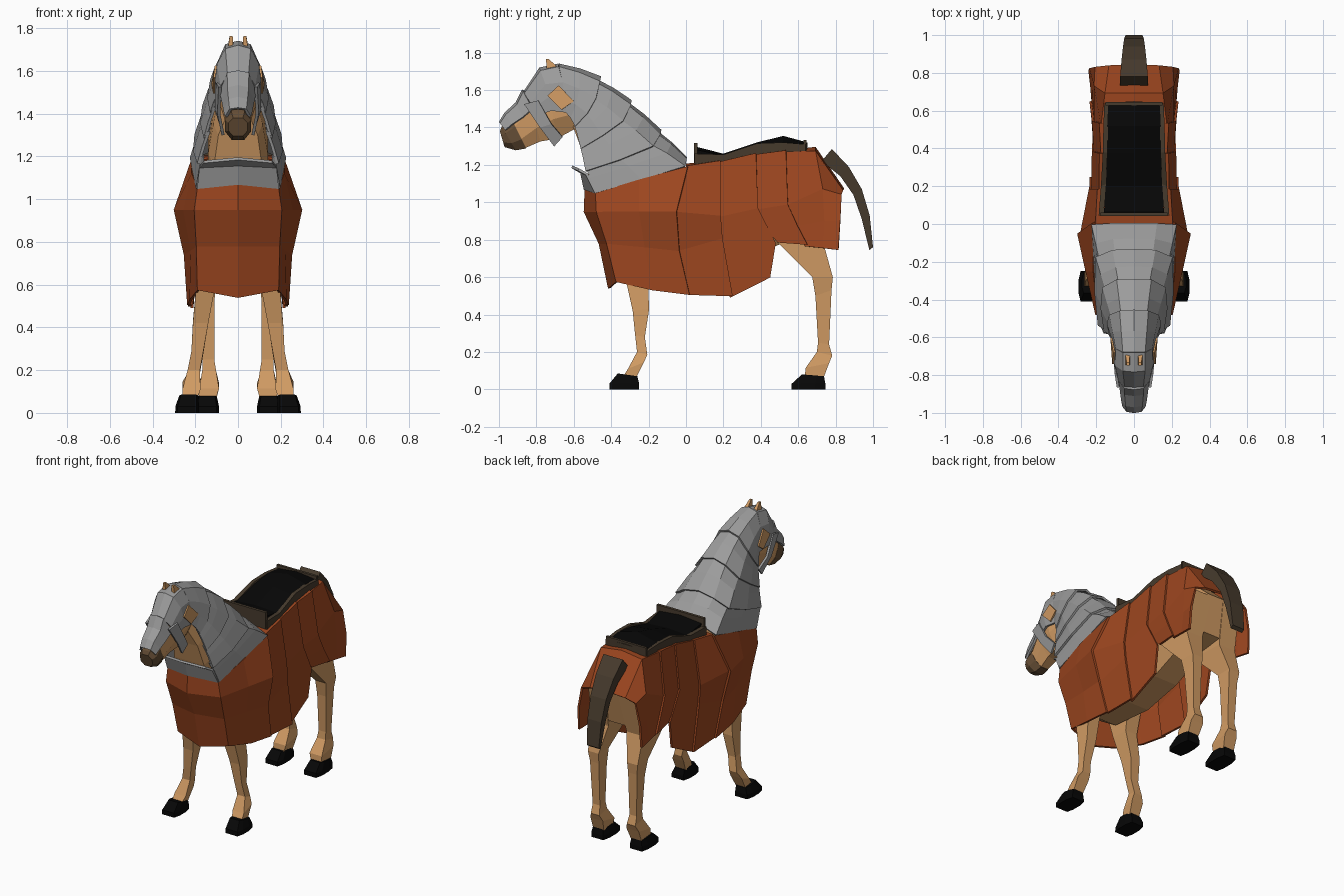
import bpy, bmesh
from mathutils import Vector


def material(name, rgb):
    m = bpy.data.materials.new(name)
    m.diffuse_color = (*rgb, 1)
    return m


CLOTH = material("rust cloth", (0.34, 0.062, 0.014))
STEEL = material("grey steel", (0.33, 0.33, 0.33))
HIDE = material("tan hide", (0.63, 0.325, 0.125))
MUZZLE = material("brown muzzle", (0.13, 0.075, 0.036))
LEATHER = material("dark leather", (0.062, 0.043, 0.026))
BLACK = material("black", (0.002, 0.002, 0.002))


def finish(name, bm, mat):
    bmesh.ops.remove_doubles(bm, verts=bm.verts, dist=0.0005)
    bmesh.ops.recalc_face_normals(bm, faces=bm.faces)
    me = bpy.data.meshes.new(name)
    bm.to_mesh(me)
    bm.free()
    ob = bpy.data.objects.new(name, me)
    bpy.context.collection.objects.link(ob)
    me.materials.append(mat)
    return ob


def ring(a, b, w, xc=0.0, flat=0.5):
    """Eight-sided ring between two (y, z) points, half width w, centre xc."""
    a, b = Vector(a), Vector(b)
    half = [(flat, 0), (1, 0.28), (1, 0.7), (flat, 1)]
    pts = [(k, t) for k, t in half] + [(-k, t) for k, t in reversed(half)]
    return [(xc + k * w, *a.lerp(b, t)) for k, t in pts]


def box_ring(a, b, w, xc=0.0):
    """Four-sided ring, used for the angular legs."""
    return [(xc - w, *a), (xc + w, *a), (xc + w, *b), (xc - w, *b)]


def loft(name, rings, mat, closed=False):
    bm = bmesh.new()
    vs = [[bm.verts.new(p) for p in r] for r in rings]
    n = len(vs[0])
    for i in range(len(vs) - (0 if closed else 1)):
        r, s = vs[i], vs[(i + 1) % len(vs)]
        for j in range(n):
            bm.faces.new((r[j], r[(j + 1) % n], s[(j + 1) % n], s[j]))
    if not closed:
        bm.faces.new(vs[0])
        bm.faces.new(vs[-1])
    return finish(name, bm, mat)


def panel(name, cols, mat, thick=0.014):
    """Sheet through columns of points, mirrored in x and thickened."""
    bm = bmesh.new()
    for s in (1, -1):
        vs = [[bm.verts.new((s * x, y, z)) for x, y, z in c] for c in cols]
        for c, d in zip(vs, vs[1:]):
            for j in range(len(c) - 1):
                bm.faces.new((c[j], c[j + 1], d[j + 1], d[j]))
    ob = finish(name, bm, mat)
    mod = ob.modifiers.new("thickness", "SOLIDIFY")
    mod.thickness, mod.offset = thick, 0
    return ob


def flare(col, k=1.055, dy=0.015, dz=0.008):
    return [(x * k, y + dy, z + dz) for x, y, z in col]


# Body and neck
loft("body", [ring((-0.48, 1.02), (-0.42, 0.75), 0.14),
              ring((-0.30, 1.08), (-0.28, 0.66), 0.17),
              ring((0.00, 1.14), (0.02, 0.64), 0.19),
              ring((0.30, 1.18), (0.30, 0.69), 0.175),
              ring((0.60, 1.24), (0.56, 0.80), 0.17),
              ring((0.80, 1.06), (0.74, 0.82), 0.15)], HIDE)
loft("neck", [ring((-0.04, 1.13), (-0.44, 0.92), 0.14),
              ring((-0.25, 1.33), (-0.525, 1.16), 0.14, flat=0.8),
              ring((-0.42, 1.47), (-0.565, 1.30), 0.115, flat=0.8),
              ring((-0.60, 1.62), (-0.61, 1.42), 0.08)], HIDE)

# Head, muzzle and ears
loft("head", [ring((-0.58, 1.66), (-0.58, 1.40), 0.075),
              ring((-0.75, 1.69), (-0.69, 1.34), 0.087),
              ring((-0.84, 1.57), (-0.78, 1.325), 0.070),
              ring((-0.945, 1.44), (-0.86, 1.29), 0.052)], HIDE)
loft("muzzle", [ring((-0.935, 1.45), (-0.855, 1.288), 0.055),
                ring((-0.985, 1.405), (-0.91, 1.278), 0.060),
                ring((-0.995, 1.38), (-0.97, 1.295), 0.045)], MUZZLE)
for s, side in ((1, "right"), (-1, "left")):
    loft(side + "_ear", [box_ring((-0.745, 1.70), (-0.685, 1.72), 0.013, s * 0.034),
                         box_ring((-0.748, 1.765), (-0.732, 1.765), 0.007, s * 0.032)], HIDE)

# Legs and hooves: rings run from the front edge to the back edge
for s, side in ((1, "right"), (-1, "left")):
    loft(side + "_front_leg", [
        box_ring((-0.38, 0.86), (-0.12, 0.86), 0.055, s * 0.13),
        box_ring((-0.325, 0.60), (-0.205, 0.60), 0.045, s * 0.15),
        box_ring((-0.285, 0.42), (-0.197, 0.43), 0.036, s * 0.175),
        box_ring((-0.272, 0.29), (-0.22, 0.28), 0.028, s * 0.19),
        box_ring((-0.262, 0.20), (-0.207, 0.185), 0.029, s * 0.207),
        box_ring((-0.31, 0.11), (-0.225, 0.145), 0.042, s * 0.218),
        box_ring((-0.335, 0.07), (-0.265, 0.065), 0.036, s * 0.225)], HIDE)
    loft(side + "_front_hoof", [
        ring((-0.365, 0.085), (-0.26, 0.07), 0.045, s * 0.23, 0.8),
        ring((-0.41, 0.03), (-0.25, 0.03), 0.055, s * 0.238, 0.8),
        ring((-0.41, 0.0), (-0.25, 0.0), 0.056, s * 0.238, 0.8)], BLACK)
    loft(side + "_hind_leg", [
        box_ring((0.46, 1.05), (0.80, 1.05), 0.065, s * 0.11),
        box_ring((0.487, 0.79), (0.735, 0.78), 0.062, s * 0.13),
        box_ring((0.675, 0.60), (0.785, 0.60), 0.040, s * 0.147),
        box_ring((0.692, 0.50), (0.778, 0.53), 0.033, s * 0.143),
        box_ring((0.706, 0.25), (0.765, 0.24), 0.027, s * 0.138),
        box_ring((0.70, 0.20), (0.782, 0.18), 0.032, s * 0.135),
        box_ring((0.64, 0.115), (0.765, 0.14), 0.046, s * 0.135),
        box_ring((0.635, 0.07), (0.735, 0.06), 0.040, s * 0.142)], HIDE)
    loft(side + "_hind_hoof", [
        ring((0.62, 0.08), (0.738, 0.07), 0.046, s * 0.145, 0.8),
        ring((0.565, 0.03), (0.745, 0.03), 0.056, s * 0.145, 0.8),
        ring((0.565, 0.0), (0.745, 0.0), 0.056, s * 0.145, 0.8)], BLACK)

# Cloth covering: columns run from the spine down to the hem
chest = [(0, -0.535, 1.07), (0, -0.54, 0.95), (0, -0.46, 0.78), (0, -0.41, 0.54)]
corner = [(0.185, -0.48, 1.05), (0.20, -0.475, 0.95), (0.19, -0.42, 0.78), (0.185, -0.37, 0.575)]
shoulder = [(0.21, -0.25, 1.12), (0.25, -0.25, 0.95), (0.215, -0.22, 0.76), (0.22, -0.18, 0.53)]
girth = [(0, 0, 1.20), (0.20, 0, 1.19), (0.28, -0.06, 0.95), (0.235, -0.045, 0.74), (0.22, 0.01, 0.505)]
flank = [(0, 0.17, 1.21), (0.18, 0.17, 1.21), (0.22, 0.17, 0.92), (0.218, 0.18, 0.80), (0.216, 0.235, 0.49)]
loin = [(0, 0.36, 1.25), (0.17, 0.36, 1.25), (0.205, 0.37, 0.96), (0.20, 0.465, 0.775), (0.195, 0.435, 0.59)]
hip = loin[:3] + [(0.203, 0.42, 0.87), (0.205, 0.49, 0.785)]
thigh = [(0, 0.52, 1.27), (0.17, 0.52, 1.265), (0.205, 0.53, 0.98), (0.21, 0.58, 0.87), (0.217, 0.635, 0.765)]
croup = [(0, 0.69, 1.29), (0.15, 0.69, 1.27), (0.205, 0.73, 1.07), (0.215, 0.74, 0.9), (0.225, 0.73, 0.755)]
rump = [(0, 0.84, 1.07), (0.13, 0.835, 1.06), (0.20, 0.83, 1.04), (0.23, 0.825, 0.9), (0.235, 0.815, 0.745)]
panel("chest_cloth", [chest, corner, shoulder, flare(girth[1:], 1.05, 0.01, 0)], CLOTH)
panel("flank_cloth", [girth, flare(flank)], CLOTH)
panel("belly_cloth", [flank, flare(loin)], CLOTH)
panel("hip_cloth", [hip, flare(thigh)], CLOTH)
panel("rump_cloth", [thigh, croup, rump], CLOTH)

# Neck plates: columns run from the crest down to the throat, each tucked under the next
crest = [
    [(0, 0.0, 1.235), (0.12, 0.0, 1.23), (0.22, -0.005, 1.19), (0.205, -0.24, 1.12), (0.19, -0.48, 1.05)],
    [(0, -0.14, 1.36), (0.10, -0.145, 1.345), (0.18, -0.18, 1.295), (0.185, -0.36, 1.23), (0.168, -0.54, 1.18)],
    [(0, -0.30, 1.52), (0.08, -0.30, 1.505), (0.147, -0.34, 1.43), (0.155, -0.45, 1.36), (0.14, -0.565, 1.30)],
    [(0, -0.46, 1.645), (0.065, -0.465, 1.63), (0.113, -0.485, 1.55), (0.125, -0.53, 1.48), (0.113, -0.595, 1.42)],
    [(0, -0.68, 1.735), (0.055, -0.68, 1.72), (0.09, -0.66, 1.64), (0.10, -0.645, 1.55), (0.095, -0.64, 1.48)]]
for i in range(4):
    low, top = crest[i], crest[i + 1]
    if i:
        low = [(x * 1.1, y + 0.004, z + 0.022 - 0.009 * j) for j, (x, y, z) in enumerate(low)]
    if i < 3:
        top = [Vector(a).lerp(Vector(b), 0.14) for a, b in zip(top, crest[i + 2])]
    mid = [Vector(a).lerp(Vector(b), 0.5) + Vector((0, 0, 0.008)) for a, b in zip(low, top)]
    panel("neck_plate_%d" % (i + 1), [low, mid, top], STEEL)
panel("chest_collar", [[(0, -0.54, 1.07), (0, -0.56, 1.16), (0, -0.61, 1.19)],
                       [(0.19, -0.48, 1.05), (0.18, -0.53, 1.15), (0.16, -0.575, 1.175)]], STEEL)

# Face plates, nose guard and cheek strap
panel("face_plate", [crest[4],
                     [(0, -0.78, 1.715), (0.055, -0.775, 1.70), (0.092, -0.75, 1.63),
                      (0.10, -0.735, 1.56), (0.097, -0.72, 1.49)],
                     [(0, -0.865, 1.585), (0.045, -0.86, 1.58), (0.075, -0.83, 1.53),
                      (0.08, -0.82, 1.50), (0.08, -0.80, 1.46)]], STEEL)
panel("nose_guard", [[(0, -0.87, 1.60), (0.047, -0.865, 1.59), (0.08, -0.82, 1.50)],
                     [(0, -0.905, 1.53), (0.045, -0.90, 1.52), (0.070, -0.87, 1.455)],
                     [(0, -0.965, 1.475), (0.04, -0.96, 1.465), (0.062, -0.93, 1.415)],
                     [(0, -0.995, 1.425), (0.035, -0.99, 1.42), (0.055, -0.965, 1.385)]], STEEL)
panel("cheek_strap", [[(0.084, -0.865, 1.525), (0.09, -0.78, 1.40), (0.07, -0.705, 1.30)],
                      [(0.096, -0.79, 1.545), (0.102, -0.72, 1.42), (0.08, -0.66, 1.35)]], STEEL)

# Eye openings shown as thin plates
panel("eye_opening", [[(0.111, -0.74, 1.57), (0.104, -0.68, 1.625)],
                      [(0.112, -0.665, 1.495), (0.121, -0.60, 1.54)]], HIDE, 0.009)

# Saddle seat, raised rim and end bars
panel("saddle_seat", [[(0, y, c), (x, y, e)] for x, y, c, e in
                      ((0.158, 0.06, 1.285, 1.27), (0.15, 0.20, 1.25, 1.24), (0.145, 0.38, 1.31, 1.29),
                       (0.14, 0.52, 1.345, 1.31), (0.135, 0.63, 1.315, 1.30))], BLACK, 0.02)
half = [(0.0, 0.045, 1.25), (0.187, 0.045, 1.235), (0.175, 0.20, 1.23), (0.165, 0.38, 1.29),
        (0.162, 0.52, 1.295), (0.157, 0.64, 1.285), (0.0, 0.65, 1.295)]
path = half + [(-x, y, z) for x, y, z in half[-2:0:-1]]
rim = []
for x, y, z in path:
    ix, iy = x * 0.85, 0.34 + (y - 0.34) * 0.92
    rim.append([(x, y, z - 0.04), (x, y, z + 0.025), (ix, iy, z + 0.025), (ix, iy, z - 0.04)])
loft("saddle_rim", rim, LEATHER, closed=True)
loft("saddle_front_bar", [box_ring((0.043, z), (0.062, z), 0.178) for z in (1.21, 1.318)], LEATHER)
loft("saddle_back_bar", [box_ring((0.628, z), (0.645, z), 0.15) for z in (1.27, 1.333)], LEATHER)

# Tail
tail = [((0.78, 1.285), (0.725, 1.22), 0.073), ((0.87, 1.19), (0.825, 1.14), 0.066),
        ((0.94, 1.07), (0.895, 1.04), 0.058), ((0.982, 0.93), (0.94, 0.91), 0.052),
        ((1.0, 0.76), (0.98, 0.745), 0.045)]
loft("tail", [box_ring(a, b, w) for a, b, w in tail], LEATHER)
